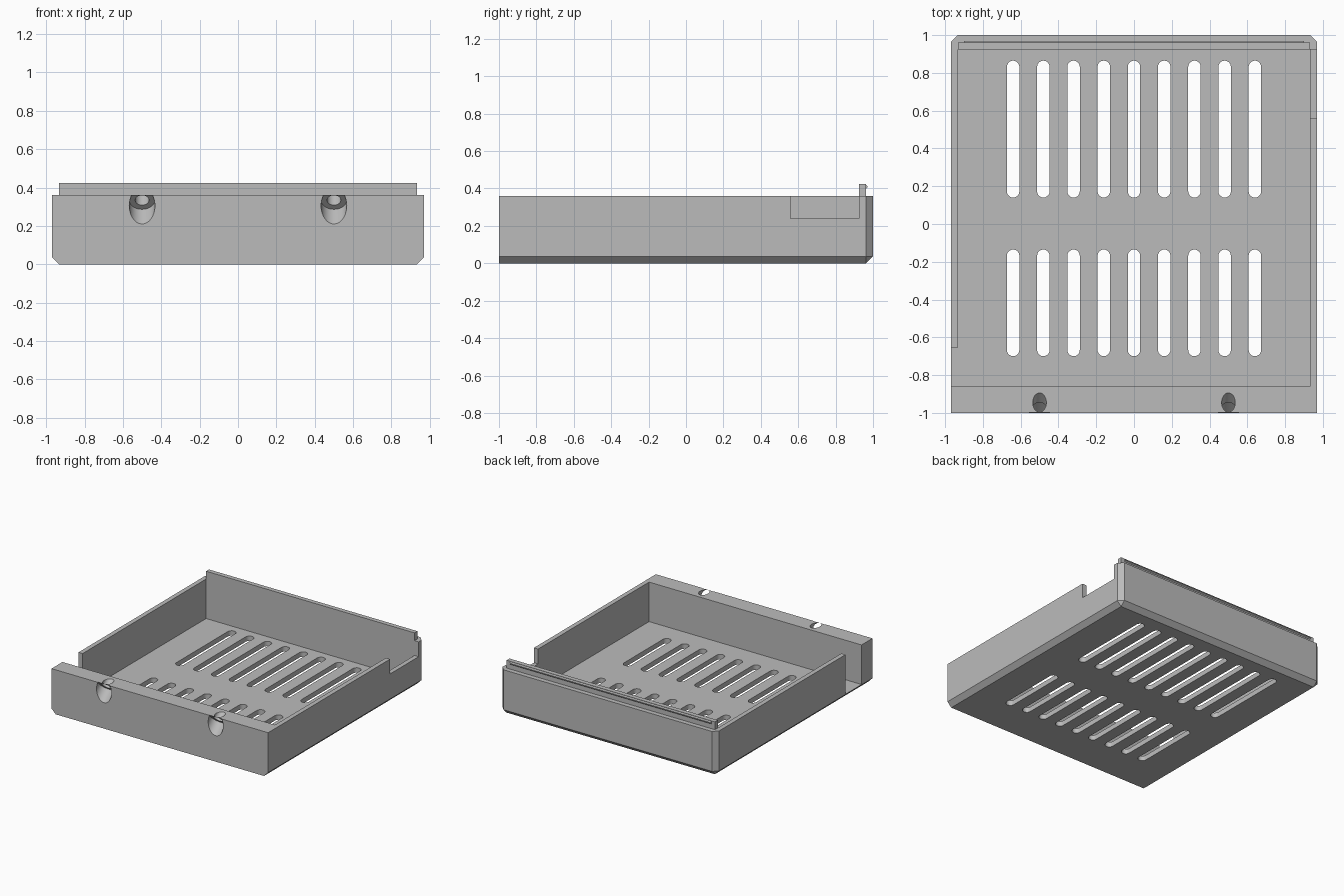
import bpy
import bmesh
import math
from mathutils import Matrix, Vector

if "Cube" in bpy.data.objects:
    bpy.data.objects.remove(bpy.data.objects["Cube"], do_unlink=True)

grey = bpy.data.materials.new("plain grey")
grey.use_nodes = True
GREY = (0.5, 0.5, 0.5, 1)
grey.diffuse_color = GREY
grey.node_tree.nodes["Principled BSDF"].inputs["Base Color"].default_value = GREY

W, H, CH = 0.97, 0.36, 0.037      # half width, height, chamfer
INX, FLOOR = 0.933, 0.04          # inner half width, floor top
FRONT_IN, BACK_IN = -0.86, 0.925  # inner faces of front and back walls


def make_object(name, bm):
    bmesh.ops.recalc_face_normals(bm, faces=bm.faces)
    mesh = bpy.data.meshes.new(name)
    bm.to_mesh(mesh)
    bm.free()
    mesh.materials.append(grey)
    obj = bpy.data.objects.new(name, mesh)
    bpy.context.collection.objects.link(obj)
    return obj


def add_box(bm, low, high):
    low, high = Vector(low), Vector(high)
    size = high - low
    mat = Matrix.Translation((low + high) / 2) @ Matrix.Diagonal((*size, 1))
    bmesh.ops.create_cube(bm, size=1, matrix=mat)


def add_prism(bm, points, direction):
    face = bm.faces.new([bm.verts.new(p) for p in points])
    ext = bmesh.ops.extrude_face_region(bm, geom=[face], use_keep_orig=True)
    moved = [g for g in ext["geom"] if isinstance(g, bmesh.types.BMVert)]
    bmesh.ops.translate(bm, verts=moved, vec=direction)


def add_slot(bm, x, y0, y1, r, steps=10):
    points = []
    for y, start in ((y1 - r, 0), (y0 + r, math.pi)):
        for i in range(steps + 1):
            a = start + math.pi * i / steps
            points.append((x + r * math.cos(a), y + r * math.sin(a), -0.1))
    add_prism(bm, points, (0, 0, 0.25))


def add_rod(bm, start, end, r):
    start, end = Vector(start), Vector(end)
    axis = end - start
    turn = axis.to_track_quat("Z", "Y").to_matrix().to_4x4()
    bmesh.ops.create_cone(bm, cap_ends=True, segments=40, radius1=r, radius2=r,
                          depth=axis.length,
                          matrix=Matrix.Translation((start + end) / 2) @ turn)


def cut(target, name, bm):
    cutter = make_object(name, bm)
    cutter.hide_render = True
    mod = target.modifiers.new(name, "BOOLEAN")
    mod.operation = "DIFFERENCE"
    mod.solver = "EXACT"
    mod.object = cutter
    bpy.context.view_layer.objects.active = target
    bpy.ops.object.modifier_apply(modifier=mod.name)
    bpy.data.objects.remove(cutter, do_unlink=True)


# Tray block, chamfered along the bottom sides, bottom back and back corners
bm = bmesh.new()
add_box(bm, (-W, -1, 0), (W, 1, H))
edges = []
for e in bm.edges:
    mid = (e.verts[0].co + e.verts[1].co) / 2
    at_side, at_back, at_bottom = abs(mid.x) > 0.9, mid.y > 0.9, mid.z < 0.01
    if at_side + at_back + at_bottom == 2 and mid.y > -0.9 and mid.z < H - 0.01:
        edges.append(e)
bmesh.ops.bevel(bm, geom=edges, offset=CH, segments=1, affect="EDGES")
tray = make_object("tray", bm)

# Inner cavity
bm = bmesh.new()
add_box(bm, (-INX, FRONT_IN, FLOOR), (INX, BACK_IN, 1))
cut(tray, "cavity", bm)

# Full-height gap in one side wall, shallow notch in the other
bm = bmesh.new()
add_box(bm, (-1.1, FRONT_IN, FLOOR), (-0.9, -0.655, 1))
add_box(bm, (0.9, 0.56, 0.24), (1.1, BACK_IN, 1))
cut(tray, "side_openings", bm)

# Two rows of vent slots
bm = bmesh.new()
for i in range(-4, 5):
    for y0, y1 in ((-0.70, -0.135), (0.14, 0.865)):
        add_slot(bm, i * 0.16, y0, y1, 0.033)
cut(tray, "vent_slots", bm)

# Slanted screw holes: wide pocket from the front, narrow bore out of the top
for name, r, start, end in (("screw_pocket", 0.067, -0.3, 0.041),
                            ("screw_bore", 0.036, -0.1, 0.2)):
    bm = bmesh.new()
    for x in (-0.5, 0.5):
        base = Vector((x, -1, 0.305))
        step = Vector((0, 1, 1)).normalized()
        add_rod(bm, base + step * start, base + step * end, r)
    cut(tray, name, bm)

# Raised lip on the back wall
bm = bmesh.new()
add_box(bm, (-INX, BACK_IN, H), (INX, 0.962, 0.423))
lip = make_object("back_lip", bm)

# Snap ridge along the lip
bm = bmesh.new()
profile = ((0.962, 0.398), (0.970, 0.406), (0.970, 0.412), (0.962, 0.420))
add_prism(bm, [(-0.9, y, z) for y, z in profile], (1.8, 0, 0))
ridge = make_object("snap_ridge", bm)

# Smooth the round holes, keep the rest sharp
for obj in (tray, lip, ridge):
    bpy.ops.object.select_all(action="DESELECT")
    obj.select_set(True)
    bpy.context.view_layer.objects.active = obj
    bpy.ops.object.shade_smooth_by_angle(angle=math.radians(30))
